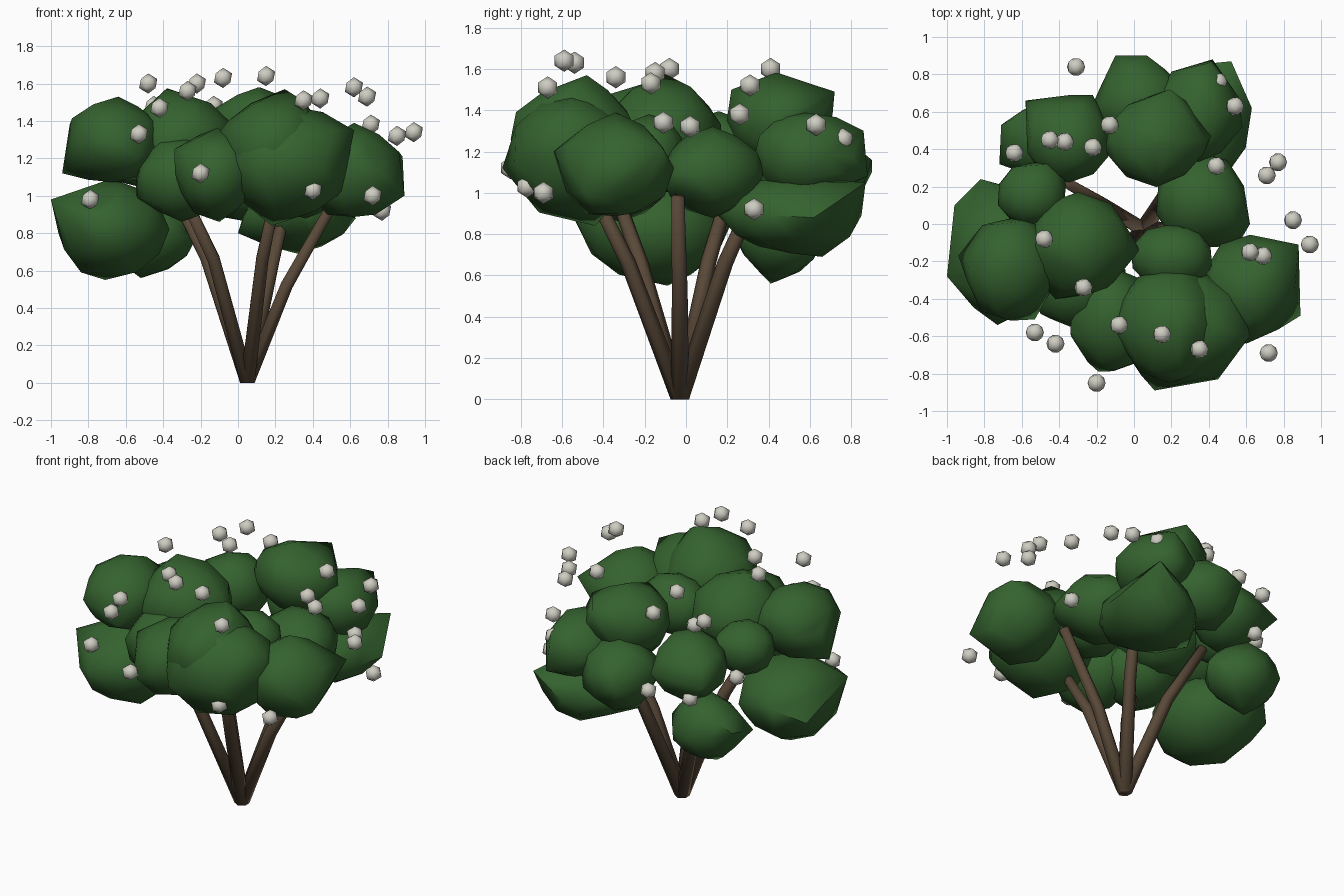
import bpy, bmesh, random
from mathutils import Vector

random.seed(7)


def material(name, rgb):
    m = bpy.data.materials.new(name)
    m.diffuse_color = (*rgb, 1)
    return m


leaf = material("leaf_green", (0.035, 0.122, 0.028))
bark = material("bark_brown", (0.10, 0.066, 0.040))
petal = material("blossom_white", (0.62, 0.61, 0.54))


def finish(bm, name, mat, sharp=None):
    for f in bm.faces:
        f.smooth = True
    me = bpy.data.meshes.new(name)
    bm.to_mesh(me)
    bm.free()
    me.materials.append(mat)
    ob = bpy.data.objects.new(name, me)
    bpy.context.collection.objects.link(ob)
    if sharp:
        bpy.context.view_layer.objects.active = ob
        ob.select_set(True)
        bpy.ops.object.shade_smooth_by_angle(angle=sharp)
        ob.select_set(False)
    return ob


def clump(name, center, radii, corners):
    """Uneven rounded lump pulled out to a few pointed corners."""
    bm = bmesh.new()
    bmesh.ops.create_icosphere(bm, subdivisions=2, radius=1)
    bmesh.ops.delete(bm, geom=bm.faces[:] + bm.edges[:], context="EDGES_FACES")
    for v in bm.verts:
        k = 0.985 + random.uniform(-0.06, 0.06)
        v.co = Vector(c + p * r * k for c, p, r in zip(center, v.co, radii))
    for p in corners:
        bm.verts.new(p)
    bmesh.ops.convex_hull(bm, input=bm.verts[:])
    loose = [v for v in bm.verts if not v.link_faces]
    bmesh.ops.delete(bm, geom=loose, context="VERTS")
    bmesh.ops.recalc_face_normals(bm, faces=bm.faces)
    return finish(bm, "leaf_clump_" + name, leaf, 0.9)


# Leaf clumps: name, center, radii, corners
clump("left_low", (-.67, -.15, .82), (.31, .36, .26),
      [(-1, -.28, .98), (-.71, -.09, .55), (-.73, -.54, .87), (-.96, .10, .80),
       (-.82, .24, .9), (-.68, -.2, 1.09)])
clump("back_left_low", (-.47, .45, .79), (.23, .21, .21),
      [(-.71, .53, .83), (-.52, .41, .56), (-.72, .32, .78), (-.40, .64, .73), (-.21, .45, .80)])
clump("left_inner", (-.54, .16, 1.22), (.19, .18, .18),
      [(-.40, .33, 1.22), (-.72, .10, 1.25)])
clump("left_high", (-.66, -.23, 1.29), (.26, .28, .23),
      [(-.64, -.2, 1.53), (-.90, -.2, 1.38), (-.94, -.17, 1.12), (-.53, -.51, 1.2)])
clump("left_top", (-.29, -.12, 1.27), (.29, .28, .28),
      [(-.38, -.10, 1.575), (.03, -.14, 1.27), (-.42, -.40, 1.3), (-.30, .17, 1.33)])
clump("front_left_inner", (-.30, -.32, 1.09), (.26, .24, .22), [(-.5, -.48, 1.12)])
clump("back_left", (-.35, .45, 1.16), (.23, .23, .22),
      [(-.58, .66, 1.14), (-.22, .69, 1.16), (-.57, .38, 1.18)])
clump("back_top", (.12, .45, 1.35), (.28, .25, .22),
      [(.11, .43, 1.58), (.19, .72, 1.49), (.20, .71, 1.38), (.41, .47, 1.36),
       (-.15, .42, 1.35), (.12, .22, 1.5)])
clump("back", (.03, .65, 1.09), (.24, .24, .23),
      [(-.10, .90, 1.10), (.07, .90, 1.16), (-.22, .64, 1.1)])
clump("back_right", (.34, .59, 1.18), (.23, .27, .21),
      [(.40, .86, 1.30), (.42, .88, 1.08), (.58, .52, 1.2), (.30, .55, 1.39)])
clump("back_right_low", (.32, .51, .89), (.30, .34, .19),
      [(.52, .87, 1.05), (.32, .66, .69), (.35, .14, .95), (.63, .62, .88), (.0, .5, .8)])
clump("right_inner", (.36, .13, 1.10), (.25, .25, .22),
      [(.50, .34, 1.10), (.62, .0, 1.10), (.55, -.12, 1.08)])
clump("right", (.62, -.34, 1.12), (.26, .28, .25),
      [(.88, -.11, 1.21), (.89, -.49, 1.0), (.62, -.34, 1.39), (.60, -.64, 1.2), (.45, -.13, 1.1)])
clump("front", (.26, -.55, 1.18), (.36, .31, .31),
      [(.11, -.89, 1.12), (.45, -.83, 1.15), (.18, -.44, .84), (.62, -.60, 1.35)])
clump("front_top", (.19, -.54, 1.26), (.29, .32, .28),
      [(.25, -.48, 1.57), (.33, -.56, 1.52), (-.11, -.55, 1.33)])
clump("front_left", (-.11, -.51, 1.12), (.23, .28, .24),
      [(-.34, -.58, 1.25), (-.19, -.79, 1.05), (-.10, -.42, .86)])
clump("center_front", (.20, -.18, 1.18), (.23, .19, .20), [])

# Blossoms resting on and floating around the crown
blossoms = [
    (-.31, .84, 1.13), (.45, .76, 1.26), (.54, .63, 1.33), (.41, .79, 1.18),
    (.44, .31, 1.52), (.77, .33, .92), (.71, .26, 1.38), (.85, .02, 1.32),
    (.94, -.11, 1.34), (.62, -.15, 1.58), (.69, -.17, 1.53), (.72, -.69, 1.0),
    (.35, -.67, 1.51), (.15, -.59, 1.64), (-.08, -.54, 1.63),
    (-.27, -.34, 1.56), (-.48, -.08, 1.60), (-.53, -.58, 1.33),
    (-.42, -.64, 1.47), (-.20, -.85, 1.12), (-.79, -.42, .98),
    (.40, -.77, 1.03), (-.22, .41, 1.60), (-.13, .53, 1.48),
    (-.45, .45, 1.48), (-.37, .44, 1.43), (-.64, .38, 1.13), (-.45, .60, 1.02),
]
for i, c in enumerate(blossoms):
    bm = bmesh.new()
    bmesh.ops.create_icosphere(bm, subdivisions=1, radius=.054)
    bmesh.ops.translate(bm, verts=bm.verts, vec=c)
    finish(bm, f"blossom_{i + 1}", petal)


# Stems: tapered six-sided tubes spreading from one root
def stem(name, points, radii, sides=6):
    bm = bmesh.new()
    pts = [Vector(p) for p in points]
    rings = []
    for i, (p, r) in enumerate(zip(pts, radii)):
        d = pts[min(i + 1, len(pts) - 1)] - pts[max(i - 1, 0)]
        q = Vector((0, 0, 1)).rotation_difference(d if i else Vector((0, 0, 1)))
        ring = bmesh.ops.create_circle(bm, segments=sides, radius=r)["verts"]
        for v in ring:
            v.co = q @ v.co + p
        rings.append(ring)
    for a, b in zip(rings, rings[1:]):
        for j in range(sides):
            k = (j + 1) % sides
            bm.faces.new((a[j], a[k], b[k], b[j]))
    bm.faces.new(rings[0])
    bm.faces.new(rings[-1])
    bmesh.ops.recalc_face_normals(bm, faces=bm.faces)
    return finish(bm, "stem_" + name, bark)


root = (0.05, -0.03, 0)
stems = {
    "back_left": ((-.17, .11, .67), (-.36, .22, 1.05)),
    "front_left": ((-.13, -.22, .66), (-.29, -.34, 1.0)),
    "front": ((.13, -.28, .66), (.20, -.45, 1.0)),
    "back": ((.19, .19, .66), (.27, .34, 1.0)),
    "right": ((.26, -.03, .52), (.52, -.04, .98)),
}
for name, pts in stems.items():
    stem(name, (root, *pts), (.045, .038, .032))
